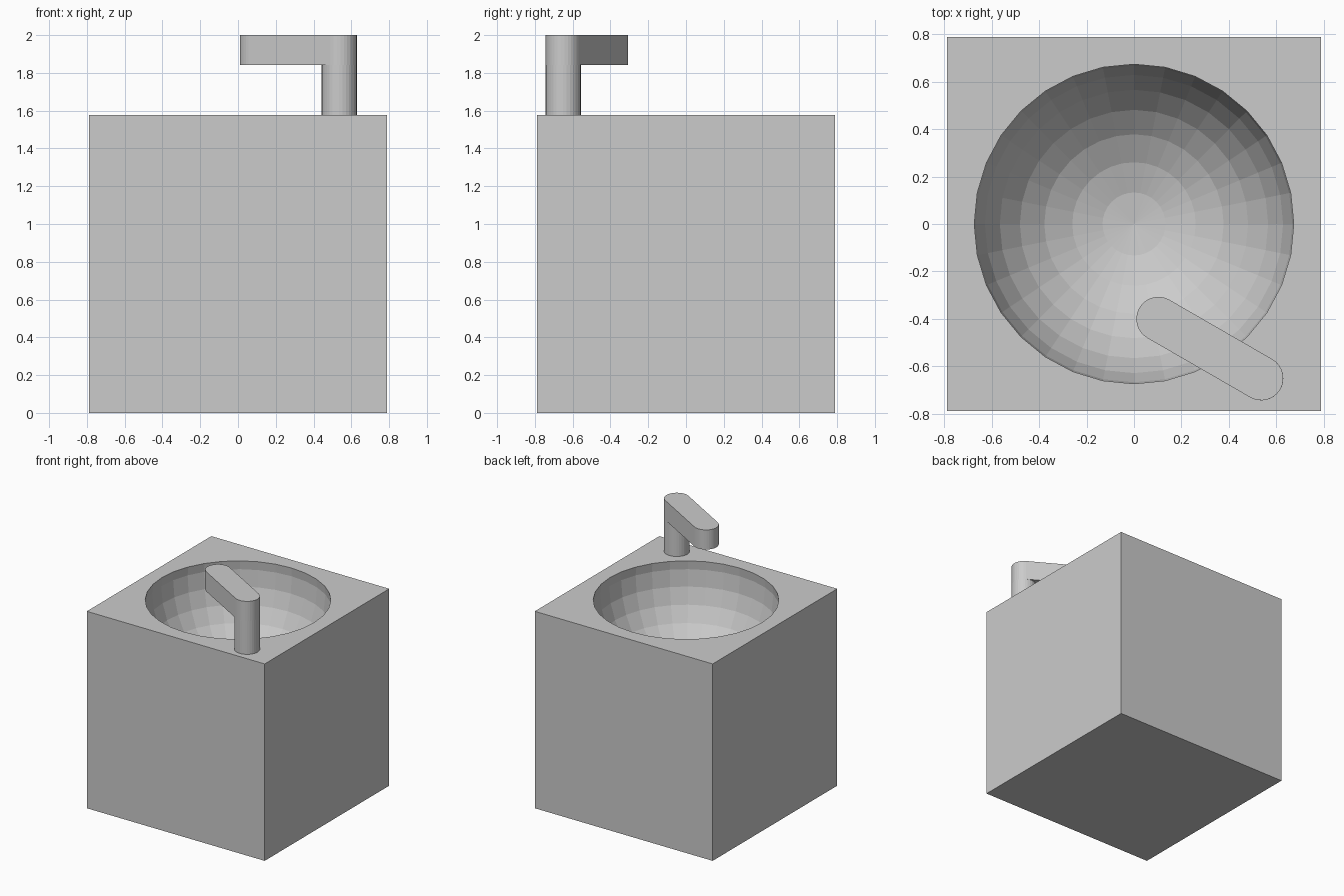
import bpy, bmesh, math
from mathutils import Vector

if "Cube" in bpy.data.objects:
    bpy.data.objects.remove(bpy.data.objects["Cube"])

HALF, TOP = 0.7875, 1.576            # basin block
POST = Vector((0.536, -0.65))        # tap post centre
TIP = Vector((0.103, -0.40))         # spout tip centre
R = 0.093                            # tap radius
UNDER = 1.843                        # underside of the spout


def prism(name, outline, z0, z1):
    """Extrude a 2D outline from z0 to z1."""
    bm = bmesh.new()
    base = bm.faces.new([bm.verts.new((p[0], p[1], z0)) for p in outline])
    ext = bmesh.ops.extrude_face_region(bm, geom=[base], use_keep_orig=True)
    verts = [g for g in ext["geom"] if isinstance(g, bmesh.types.BMVert)]
    bmesh.ops.translate(bm, verts=verts, vec=(0, 0, z1 - z0))
    bmesh.ops.recalc_face_normals(bm, faces=bm.faces)
    mesh = bpy.data.meshes.new(name)
    bm.to_mesh(mesh)
    bm.free()
    obj = bpy.data.objects.new(name, mesh)
    bpy.context.collection.objects.link(obj)
    return obj


def arc(centre, start, sweep, steps):
    """Points along an arc, both ends included."""
    return [centre + R * Vector((math.cos(start + sweep * i / steps),
                                 math.sin(start + sweep * i / steps)))
            for i in range(steps + 1)]


# Basin block
basin = prism("basin", [(-HALF, -HALF), (HALF, -HALF), (HALF, HALF), (-HALF, HALF)], 0, TOP)

# Round bowl cut from the top, its widest ring just below the rim
bpy.ops.mesh.primitive_uv_sphere_add(segments=32, ring_count=16, radius=0.68,
                                     location=(0, 0, TOP - 0.07))
cutter = bpy.context.object
cutter.name = "bowl_cutter"
cut = basin.modifiers.new("bowl", 'BOOLEAN')
cut.operation, cut.solver, cut.object = 'DIFFERENCE', 'EXACT', cutter
bpy.context.view_layer.objects.active = basin
bpy.ops.object.modifier_apply(modifier=cut.name)
bpy.data.objects.remove(cutter)

# Tap post
prism("tap_post", arc(POST, 0, math.tau, 32)[:-1], TOP, UNDER)

# Rounded spout reaching over the bowl
way = TIP - POST
a = math.atan2(way.y, way.x)
prism("tap_spout",
      arc(TIP, a - math.pi / 2, math.pi, 16) + arc(POST, a + math.pi / 2, math.pi, 16),
      UNDER, 2.0)
